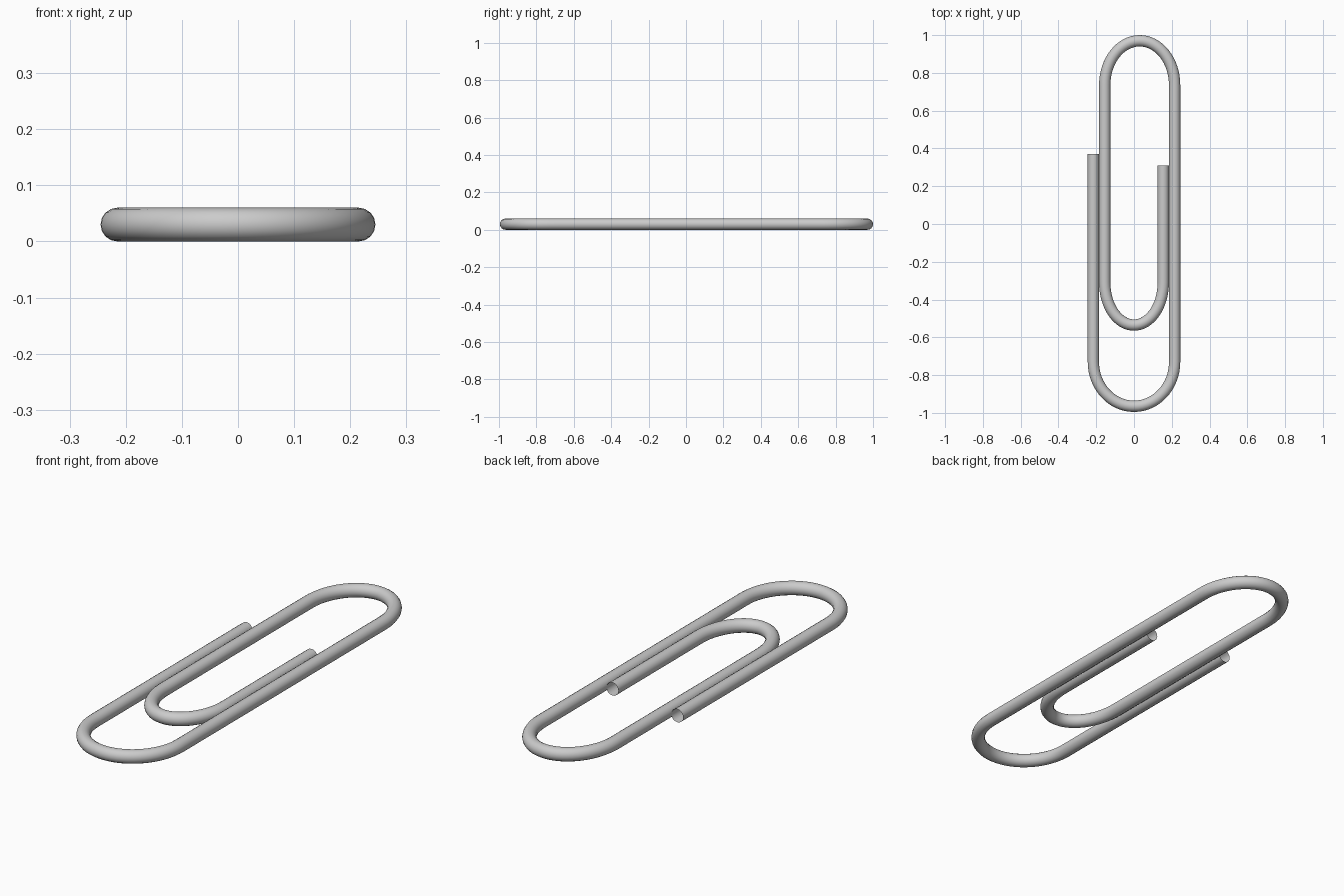
import bpy

if "Cube" in bpy.data.objects:
    bpy.data.objects.remove(bpy.data.objects["Cube"])

R = 0.03          # wire radius
K = 0.5523        # handle ratio for a quarter ellipse

# Wire centreline: (x, y, direction in, direction out) with handle vectors
outer_h, top_h, inner_h = 0.235, 0.235, 0.225
points = [
    # x, y, left handle offset, right handle offset
    (-0.215, 0.37, (0, 0.1), (0, -0.1)),                                # outer free end
    (-0.215, -0.965 + outer_h, (0, 0.1), (0, -K * outer_h)),            # large bottom bend
    (0.0, -0.965, (-K * 0.215, 0), (K * 0.215, 0)),
    (0.215, -0.965 + outer_h, (0, -K * outer_h), (0, 0.1)),
    (0.215, 0.97 - top_h, (0, -0.1), (0, K * top_h)),                   # top bend
    (0.03, 0.97, (K * 0.185, 0), (-K * 0.185, 0)),
    (-0.155, 0.97 - top_h, (0, K * top_h), (0, -0.1)),
    (-0.155, -0.535 + inner_h, (0, 0.1), (0, -K * inner_h)),            # small inner bend
    (0.0, -0.535, (-K * 0.155, 0), (K * 0.155, 0)),
    (0.155, -0.535 + inner_h, (0, -K * inner_h), (0, 0.1)),
    (0.155, 0.31, (0, -0.1), (0, 0.1)),                                 # inner free end
]

curve = bpy.data.curves.new("bent_wire", "CURVE")
curve.dimensions = "3D"
curve.resolution_u = 16
curve.bevel_depth = R
curve.bevel_resolution = 6
curve.use_fill_caps = False      # the wire ends are open

spline = curve.splines.new("BEZIER")
spline.bezier_points.add(len(points) - 1)
for bp, (x, y, hl, hr) in zip(spline.bezier_points, points):
    bp.handle_left_type = bp.handle_right_type = "FREE"
    bp.co = (x, y, R)
    bp.handle_left = (x + hl[0], y + hl[1], R)
    bp.handle_right = (x + hr[0], y + hr[1], R)

# Turn the swept wire into a smooth mesh
wire = bpy.data.objects.new("bent_wire", curve)
bpy.context.collection.objects.link(wire)
bpy.context.view_layer.objects.active = wire
wire.select_set(True)
bpy.ops.object.convert(target="MESH")
bpy.ops.object.shade_smooth_by_angle()
